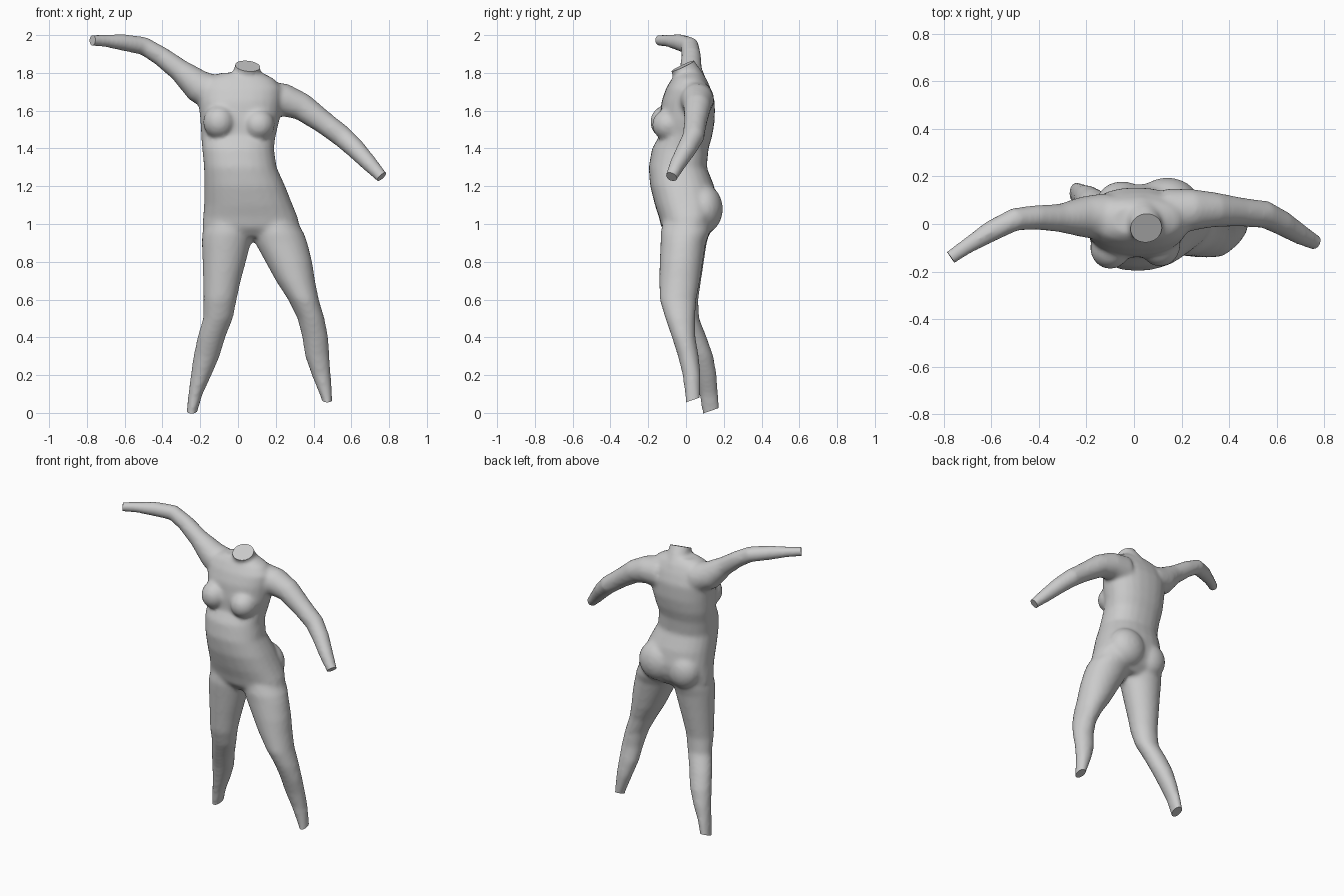
import bpy, bmesh, math
from mathutils import Vector, Matrix

cube = bpy.data.objects.get("Cube")
if cube:
    bpy.data.objects.remove(cube, do_unlink=True)

CM = 0.01
SIDES = 24
bm = bmesh.new()
cuts = []  # centre and normal of every flat stump


def spread(t, power):
    """Signed power, squares off a circle a little."""
    return math.copysign(abs(t) ** power, t)


def skin(rings):
    """Join a list of point rings into a closed tube."""
    loops = [[bm.verts.new(p) for p in ring] for ring in rings]
    for a, b in zip(loops, loops[1:]):
        for i in range(SIDES):
            j = (i + 1) % SIDES
            bm.faces.new((a[i], a[j], b[j], b[i]))
    bm.faces.new(loops[0][::-1])
    bm.faces.new(loops[-1])


def level_loft(rows, power=1.0):
    """Horizontal rings given as height, x range and y range."""
    rings = []
    for z, x0, x1, y0, y1 in rows:
        ring = []
        for i in range(SIDES):
            a = math.tau * i / SIDES
            x = (x0 + x1) / 2 + (x1 - x0) / 2 * spread(math.cos(a), power)
            y = (y0 + y1) / 2 + (y1 - y0) / 2 * spread(math.sin(a), power)
            ring.append(Vector((x, y, z)) * CM)
        rings.append(ring)
    skin(rings)


def limb_loft(rows):
    """Round rings square to a path, run past the last point for trimming."""
    pts = [Vector(r[:3]) * CM for r in rows]
    radii = [r[3] * CM for r in rows]
    end = (pts[-1] - pts[-2]).normalized()
    pts.append(pts[-1] + end * 0.05)
    radii.append(radii[-1])
    rings = []
    for k, p in enumerate(pts):
        along = pts[min(k + 1, len(pts) - 1)] - pts[max(k - 1, 0)]
        turn = along.to_track_quat('Z', 'Y')
        rings.append([p + turn @ Vector((math.cos(math.tau * i / SIDES),
                                         math.sin(math.tau * i / SIDES), 0)) * radii[k]
                      for i in range(SIDES)])
    skin(rings)
    return pts[-2], end


def swell(centre, size):
    """Ellipsoid that fills out a soft form."""
    place = Matrix.Translation(Vector(centre) * CM) @ Matrix.Diagonal((*[s * CM for s in size], 1))
    bmesh.ops.create_uvsphere(bm, u_segments=SIDES, v_segments=16, radius=1, matrix=place)


# Torso
level_loft([
    (93, -13, 27, -9, 9), (98, -19, 33, -13, 14), (104, -18.5, 31.5, -14.5, 16.5),
    (110, -18, 29, -16.5, 17), (120, -18, 25, -19, 15), (130, -18, 20.5, -19.8, 11),
    (140, -19, 19, -18, 12), (147, -19.5, 20, -14, 14), (155, -20, 22, -14, 15.3),
    (165, -21, 23, -13, 15.3), (172, -20, 23, -10.5, 13), (177, -17, 19, -7.5, 10.5),
    (180, -9, 13, -5, 8)], 0.88)

# Chest and seat
swell((-10, -10, 154), (8.5, 9, 9))
swell((11, -9, 152.5), (8.5, 9, 8.5))
swell((-5, 8.5, 106), (11, 9.5, 12))
swell((14, 9.5, 108), (13, 10, 13))

# Left leg
level_loft([
    (103, 6, 30, -12, 14), (95, 7, 35, -13.5, 12.5), (90, 9, 36.8, -13.5, 10.5),
    (80, 14.5, 39.3, -14, 9), (70, 20, 40.8, -14.2, 7.5), (60, 26.5, 42.8, -14, 5.5),
    (50, 31.5, 45.8, -11, 4.8), (40, 34, 47.8, -7.5, 5), (30, 35.5, 48.4, -4.3, 6.8),
    (20, 39, 49.2, -1.8, 7.8), (7, 44.3, 50, -.3, 7.5), (1, 45, 50.3, 0, 7.8)])
foot_slope = Vector((0, 0.35, -1)).normalized()
cuts.append((Vector((0.473, 0.035, 0.068)), foot_slope))

# Right leg
level_loft([
    (103, -17, 8, -12, 14), (95, -19, 8, -13, 12.5), (90, -19.2, 6.8, -12.5, 11),
    (80, -18.8, 4.2, -11.5, 9.5), (70, -18.5, 1.5, -10.5, 8), (60, -18.3, -.7, -9.5, 6.5),
    (50, -18.5, -2.7, -6.5, 7), (40, -21.5, -6.7, -2.5, 11), (30, -23.6, -9.7, 1.5, 14.5),
    (20, -25, -14, 4.5, 16.3), (10, -26.3, -18.7, 7, 17), (0, -27.3, -21.7, 8.6, 18),
    (-5, -27.8, -22.5, 9, 18.5)])
cuts.append((Vector((-0.245, 0.134, 0.012)), foot_slope))

# Arms
cuts.append(limb_loft([
    (-12, 3, 169, 10), (-21, 3, 173, 8.7), (-31, 2.5, 181.5, 6), (-41, 2.8, 189, 5.2),
    (-50, 2, 194.3, 4.9), (-60, -3, 196, 4.5), (-70, -9.2, 197, 3.4), (-77, -14, 197.3, 3)]))
cuts.append(limb_loft([
    (14, 5, 166, 10), (25, 6, 165.5, 8.7), (34, 6, 162, 7.3), (45, 5, 154, 6.1),
    (55, 4, 146.5, 5.8), (62, .5, 140, 5.3), (70, -4.5, 131.5, 4.3), (76, -7.7, 125, 3.3)]))

# Neck
limb_loft([(3, 4, 172, 8.5), (4.5, 1, 179, 7.2), (5.2, -2, 184, 6.7), (5.5, -4, 188, 6.7)])
cuts.append((Vector((0.05, -0.02, 1.835)), Vector((0.1, -0.42, 0.9)).normalized()))

# Fuse the forms into one skin and soften the joins
bmesh.ops.recalc_face_normals(bm, faces=bm.faces)
mesh = bpy.data.meshes.new("body")
bm.to_mesh(mesh)
bm.free()
body = bpy.data.objects.new("body", mesh)
bpy.context.collection.objects.link(body)
bpy.context.view_layer.objects.active = body
body.select_set(True)
fuse = body.modifiers.new("fuse", 'REMESH')
fuse.mode = 'VOXEL'
fuse.voxel_size = 0.012
soften = body.modifiers.new("soften", 'SMOOTH')
soften.factor = 0.5
soften.iterations = 10
for name in ("fuse", "soften"):
    bpy.ops.object.modifier_apply(modifier=name)

# Trim the neck, wrists and ankles to flat stumps
bm = bmesh.new()
bm.from_mesh(body.data)
for centre, normal in cuts:
    near = [f for f in bm.faces if (f.calc_center_median() - centre).length < 0.13]
    geom = set(near)
    for f in near:
        geom.update(f.verts)
        geom.update(f.edges)
    bmesh.ops.bisect_plane(bm, geom=list(geom), plane_co=centre, plane_no=normal,
                           clear_outer=True)
    rim = [e for e in bm.edges if e.is_boundary]
    bmesh.ops.holes_fill(bm, edges=rim, sides=0)
bmesh.ops.recalc_face_normals(bm, faces=bm.faces)
bm.to_mesh(body.data)
bm.free()

# Plain grey finish
grey = bpy.data.materials.new("plain_grey")
grey.use_nodes = True
colour = (0.6, 0.6, 0.6, 1)
grey.diffuse_color = colour
grey.node_tree.nodes["Principled BSDF"].inputs["Base Color"].default_value = colour
body.data.materials.clear()
body.data.materials.append(grey)
bpy.ops.object.shade_smooth_by_angle(angle=math.radians(40))
